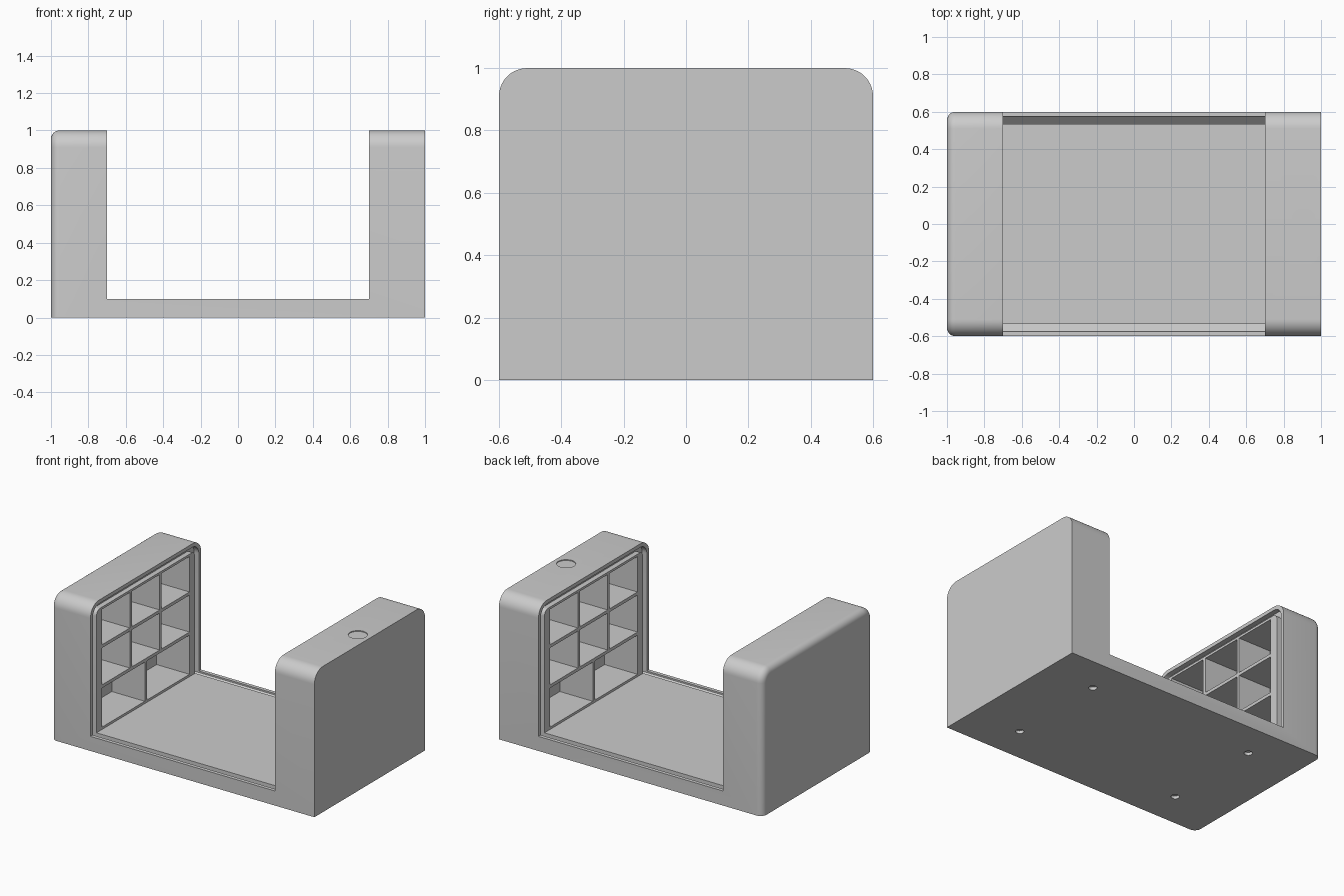
import bpy, bmesh, math

cube = bpy.data.objects.get("Cube")
if cube:
    bpy.data.objects.remove(cube, do_unlink=True)

grey = bpy.data.materials.new("light_grey")
grey.use_nodes = True
grey.diffuse_color = (0.6, 0.6, 0.6, 1)
grey.node_tree.nodes["Principled BSDF"].inputs["Base Color"].default_value = grey.diffuse_color


def arch(half, top, radius, steps=10):
    """Round-shouldered outline in (y, z), without its bottom corners."""
    pts = []
    for i in range(steps + 1):
        a = math.pi / 2 * i / steps
        pts.append((half - radius + radius * math.cos(a), top - radius + radius * math.sin(a)))
    return pts + [(-y, z) for y, z in reversed(pts)]


def add_prism(bm, outline, x0, x1):
    """Extrude a (y, z) outline from x0 to x1."""
    face = bm.faces.new([bm.verts.new((x0, y, z)) for y, z in outline])
    out = bmesh.ops.extrude_face_region(bm, geom=[face])
    moved = [v for v in out["geom"] if isinstance(v, bmesh.types.BMVert)]
    bmesh.ops.translate(bm, verts=moved, vec=(x1 - x0, 0, 0))


def add_box(bm, x, y, z):
    add_prism(bm, [(y[0], z[0]), (y[1], z[0]), (y[1], z[1]), (y[0], z[1])], x[0], x[1])


def add_disc(bm, x, y, z, radius, height):
    out = bmesh.ops.create_cone(bm, cap_ends=True, segments=32, radius1=radius,
                                radius2=radius, depth=height)
    bmesh.ops.translate(bm, verts=out["verts"], vec=(x, y, z))


def finish(name, bm):
    bmesh.ops.recalc_face_normals(bm, faces=bm.faces)
    mesh = bpy.data.meshes.new(name)
    bm.to_mesh(mesh)
    bm.free()
    mesh.materials.append(grey)
    obj = bpy.data.objects.new(name, mesh)
    bpy.context.collection.objects.link(obj)
    return obj


def select_only(obj):
    bpy.ops.object.select_all(action='DESELECT')
    obj.select_set(True)
    bpy.context.view_layer.objects.active = obj


def cut(body, name, bm):
    cutter = finish(name, bm)
    cutter.hide_render = True
    mod = body.modifiers.new(name, 'BOOLEAN')
    mod.operation = 'DIFFERENCE'
    mod.solver = 'EXACT'
    mod.object = cutter
    select_only(body)
    bpy.ops.object.modifier_apply(modifier=name)
    bpy.data.objects.remove(cutter, do_unlink=True)


# Body block with round shoulders and a softened end
bm = bmesh.new()
add_prism(bm, [(0.6, 0)] + arch(0.6, 1, 0.09) + [(-0.6, 0)], -1, 1)
end_edges = [e for e in bm.edges
             if all(v.co.x < -0.99 for v in e.verts) and any(v.co.z > 0.01 for v in e.verts)]
bmesh.ops.bevel(bm, geom=end_edges, offset=0.045, segments=6, profile=0.5, affect='EDGES')
body = finish("cabinet_body", bm)

# Open middle between the two towers
bm = bmesh.new()
add_box(bm, (-0.7, 0.7), (-1, 1), (0.1, 1.5))
cut(body, "middle_opening", bm)

# Door track: runs along the base edges and around both tower faces
bm = bmesh.new()
outer = arch(0.575, 0.975, 0.07)
inner = arch(0.535, 0.94, 0.04)
track = [(0.575, 0.09)] + outer + [(-0.575, 0.09), (-0.535, 0.05)]
track += list(reversed(inner)) + [(0.535, 0.05)]
add_prism(bm, track, -0.735, 0.735)
cut(body, "door_track", bm)

# Compartments: two wide ones below, two rows of three above
bm = bmesh.new()
levels = [0.105, 0.395, 0.67, 0.935]
gap = 0.011
for row, count in enumerate((2, 3, 3)):
    width = 0.97 / count
    for col in range(count):
        y = -0.485 + col * width
        add_box(bm, (-0.95, 0.95), (y + gap, y + width - gap),
                (levels[row] + gap, levels[row + 1] - gap))
cut(body, "compartments", bm)

# Shallow round recess on one tower and four screw holes underneath
bm = bmesh.new()
add_disc(bm, 0.91, 0, 1, 0.06, 0.012)
for sx in (-1, 1):
    for sy in (-1, 1):
        add_disc(bm, sx * 0.625, sy * 0.35, 0, 0.026, 0.04)
cut(body, "round_recesses", bm)

select_only(body)
bpy.ops.object.shade_smooth_by_angle(angle=math.radians(30))
